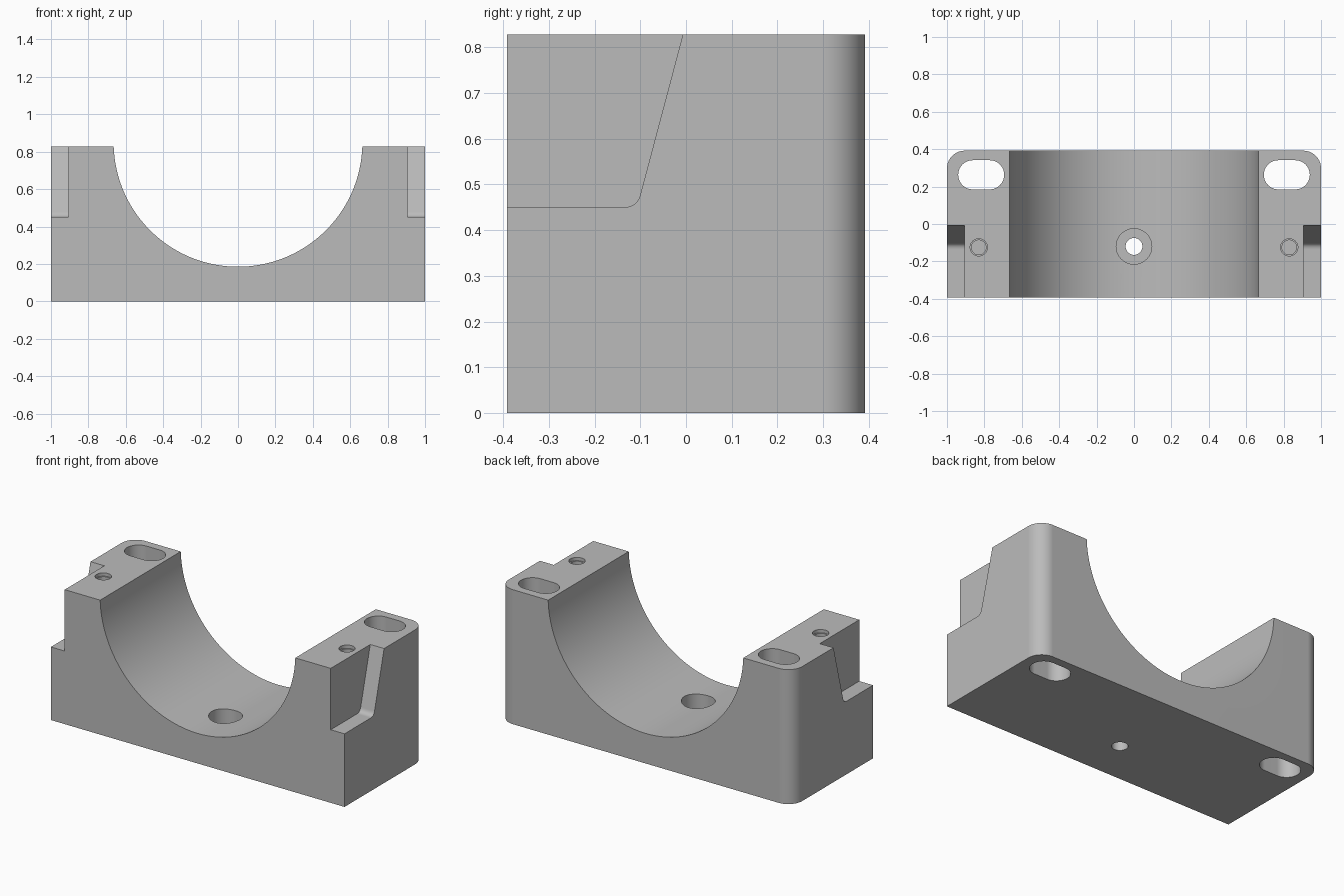
import bpy, bmesh
from math import cos, sin, pi
from mathutils import Vector

if "Cube" in bpy.data.objects:
    bpy.data.objects.remove(bpy.data.objects["Cube"])

W, D, H = 1.0, 0.392, 0.828      # half width, half depth, height

grey = bpy.data.materials.new("plain grey")
grey.use_nodes = True
grey.diffuse_color = (0.5, 0.5, 0.5, 1)
grey.node_tree.nodes["Principled BSDF"].inputs["Base Color"].default_value = (0.5, 0.5, 0.5, 1)


def arc(cx, cy, r, a0, a1, n):
    return [(cx + r * cos(a0 + (a1 - a0) * i / n),
             cy + r * sin(a0 + (a1 - a0) * i / n)) for i in range(n + 1)]


def prism(name, outline, place, direction):
    """Extrude a closed 2D outline; place maps its points into space."""
    bm = bmesh.new()
    base = bm.faces.new([bm.verts.new(place(u, v)) for u, v in outline])
    out = bmesh.ops.extrude_face_region(bm, geom=[base])
    moved = [g for g in out["geom"] if isinstance(g, bmesh.types.BMVert)]
    bmesh.ops.translate(bm, verts=moved, vec=Vector(direction))
    bmesh.ops.recalc_face_normals(bm, faces=bm.faces)
    mesh = bpy.data.meshes.new(name)
    bm.to_mesh(mesh)
    bm.free()
    mesh.materials.append(grey)
    obj = bpy.data.objects.new(name, mesh)
    bpy.context.collection.objects.link(obj)
    return obj


def cut(cutter):
    mod = block.modifiers.new(cutter.name, 'BOOLEAN')
    mod.operation, mod.solver, mod.object = 'DIFFERENCE', 'EXACT', cutter
    bpy.ops.object.modifier_apply(modifier=mod.name)
    bpy.data.objects.remove(cutter)


def drill(name, outline, z0, z1):
    cut(prism(name, outline, lambda u, v: (u, v, z0), (0, 0, z1 - z0)))


def circle(x, y, r, n=48):
    return arc(x, y, r, 0, 2 * pi, n)[:-1]


# Block with rounded back corners
R = 0.095
plan = [(-W, -D), (W, -D)]
plan += arc(W - R, D - R, R, 0, pi / 2, 16) + arc(R - W, D - R, R, pi / 2, pi, 16)
block = prism("bearing_block", plan, lambda u, v: (u, v, 0), (0, 0, H))
bpy.context.view_layer.objects.active = block
block.select_set(True)

# Half-round saddle
cut(prism("saddle_cutter", circle(0, 0.85, 0.665, 160),
          lambda u, v: (u, -0.6, v), (0, 1.2, 0)))

# Counterbored hole in the saddle floor
drill("counterbore_cutter", circle(0, -0.12, 0.095), 0.09, 0.5)
drill("floor_hole_cutter", circle(0, -0.12, 0.045), -0.1, 0.3)

# Side notches: filleted corner between a flat floor and a sloping wall
corner, start, end = Vector((-0.107, 0.45)), Vector((-0.137, 0.45)), Vector((-0.1, 0.478))
fillet = [tuple(start * (1 - t) ** 2 + corner * 2 * t * (1 - t) + end * t * t)
          for t in (i / 8 for i in range(9))]
notch = [(-0.6, 0.45)] + fillet + [(0.018, 0.922), (-0.6, 0.922)]

for side in (-1, 1):
    cut(prism("notch_cutter", notch, lambda u, v: (side * 0.906, u, v), (side * 0.3, 0, 0)))
    # Mounting slot, right through
    r, x = 0.078, side * 0.817
    slot = arc(x + 0.045, 0.263, r, -pi / 2, pi / 2, 20)
    slot += arc(x - 0.045, 0.263, r, pi / 2, 3 * pi / 2, 20)
    drill("slot_cutter", slot, -0.1, 1)
    # Blind screw hole with a shallow wider mouth
    drill("screw_hole_cutter", circle(side * 0.83, -0.125, 0.039), H - 0.25, 1)
    drill("screw_mouth_cutter", circle(side * 0.83, -0.125, 0.046), H - 0.02, 1)

# Smooth curved walls, crisp edges
bpy.ops.object.shade_smooth_by_angle(angle=0.5)
weighted = block.modifiers.new("flat_face_normals", 'WEIGHTED_NORMAL')
weighted.keep_sharp = True
